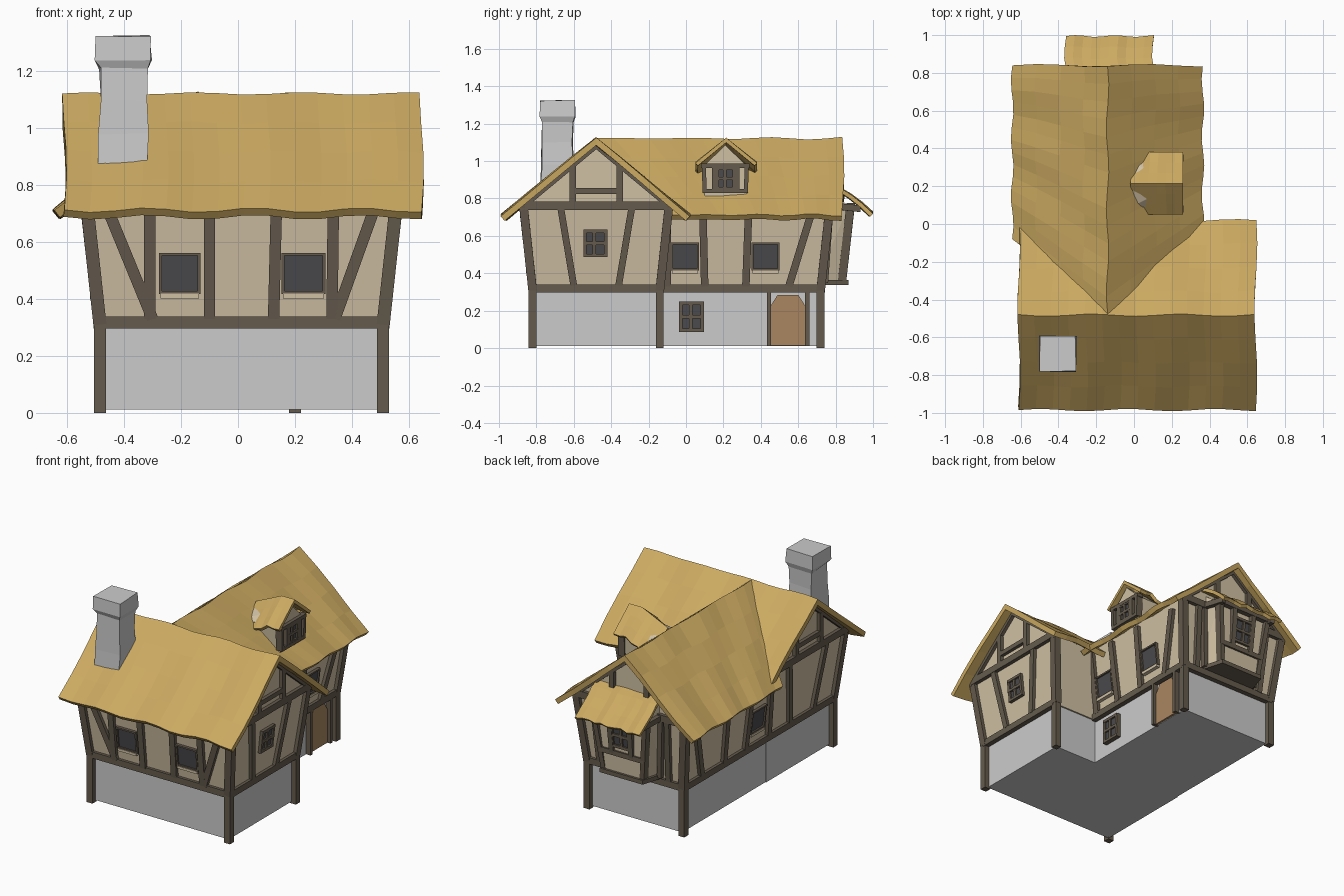
import bpy, bmesh, random
from math import sin
from mathutils import Vector as V

if "Cube" in bpy.data.objects:
    bpy.data.objects.remove(bpy.data.objects["Cube"])

random.seed(4)
Z = V((0, 0, 1))


def material(name, rgb):
    m = bpy.data.materials.new(name)
    m.diffuse_color = (*rgb, 1)
    m.use_nodes = True
    m.node_tree.nodes["Principled BSDF"].inputs["Base Color"].default_value = m.diffuse_color
    return m


THATCH = material("thatch", (0.60, 0.40, 0.12))
PLASTER = material("plaster", (0.63, 0.53, 0.37))
TIMBER = material("timber", (0.13, 0.105, 0.075))
GLASS = material("glass", (0.07, 0.07, 0.075))
PLANK = material("door_wood", (0.40, 0.24, 0.12))


def finish(name, bm, mat=None):
    bmesh.ops.recalc_face_normals(bm, faces=bm.faces)
    me = bpy.data.meshes.new(name)
    bm.to_mesh(me)
    bm.free()
    ob = bpy.data.objects.new(name, me)
    bpy.context.collection.objects.link(ob)
    if mat:
        me.materials.append(mat)
    return ob


def hull(name, pts, mat=None):
    bm = bmesh.new()
    for p in pts:
        bm.verts.new(p)
    bmesh.ops.convex_hull(bm, input=bm.verts)
    bmesh.ops.dissolve_limit(bm, angle_limit=0.01, verts=bm.verts, edges=bm.edges)
    return finish(name, bm, mat)


def rect(x0, x1, y0, y1, z):
    return [(x, y, z) for x in (x0, x1) for y in (y0, y1)]


def beam(name, p, q, n, w=0.04, d=0.045, mat=TIMBER):
    """Box from p to q, w wide in the wall plane, d deep along normal n."""
    p, q = V(p), V(q)
    side = (q - p).cross(n).normalized() * w / 2
    out = n.normalized() * d / 2
    return hull(name, [e + a * side + b * out for e in (p, q) for a in (-1, 1) for b in (-1, 1)], mat)


def sheet(name, f, nu, nv, thick):
    """Wavy thatch: grid from f(u, v), given thickness below."""
    bm = bmesh.new()
    g = [[bm.verts.new(f(i / nu, j / nv)) for j in range(nv + 1)] for i in range(nu + 1)]
    for i in range(nu):
        for j in range(nv):
            bm.faces.new((g[i][j], g[i + 1][j], g[i + 1][j + 1], g[i][j + 1]))
    ob = finish(name, bm, THATCH)
    if sum(p.normal.z for p in ob.data.polygons) < 0:
        ob.data.flip_normals()
    s = ob.modifiers.new("thickness", 'SOLIDIFY')
    s.thickness, s.offset, s.use_even_offset = thick, -1, True
    return ob


# Walls: (origin, outward normal, sideways direction)
FRONT = (V((0, -0.82, 0)), V((0, -1, 0)), V((1, 0, 0)))
RIGHT = (V((0.51, 0, 0)), V((1, 0, 0)), V((0, 1, 0)))
WING = (V((0.20, 0, 0)), V((1, 0, 0)), V((0, 1, 0)))
BACK = (V((0, 0.72, 0)), V((0, 1, 0)), V((1, 0, 0)))
LEFT = (V((-0.485, 0, 0)), V((-1, 0, 0)), V((0, 1, 0)))


def on(wall, s, z, out=0.0):
    o, n, t = wall
    lean = 0.05 * min(max((z - 0.32) / 0.44, 0), 1)
    return o + t * s + n * (lean + out) + Z * z


def bars(name, wall, segs, w=0.04):
    for s0, z0, s1, z1 in segs:
        beam(name, on(wall, s0, z0), on(wall, s1, z1), wall[1], w)


def window(name, wall, s, z, w, h, casement=False, out=0.0):
    n = wall[1]
    beam(name + "_pane", on(wall, s, z - h / 2, out), on(wall, s, z + h / 2, out), n, w, 0.02, GLASS)
    k = 0.018 if casement else 0.01
    cols = [-w / 2, w / 2] + ([-0.005] if casement else [])
    rows = [-h / 2, h / 2] + ([0.0] if casement else [])
    for c in cols:
        beam(name + "_frame", on(wall, s + c, z - h / 2, out), on(wall, s + c, z + h / 2, out), n, k, 0.04)
    for r in rows:
        beam(name + "_frame", on(wall, s - w / 2 - k / 2, z + r, out),
             on(wall, s + w / 2 + k / 2, z + r, out), n, k, 0.042)
    if not casement:
        beam(name + "_sill", on(wall, s - w / 2, z - h / 2 - 0.012, out),
             on(wall, s + w / 2, z - h / 2 - 0.012, out), n, 0.016, 0.05, PLASTER)


# Stone ground floor
hull("front_stone_base", rect(-0.475, 0.50, -0.81, -0.15, 0.012) + rect(-0.475, 0.50, -0.81, -0.15, 0.32))
hull("rear_stone_base", rect(-0.47, 0.19, -0.2, 0.71, 0.012) + rect(-0.47, 0.19, -0.2, 0.71, 0.32))

# Flared plaster upper floors with gables
hull("front_upper_walls", rect(-0.485, 0.51, -0.82, -0.14, 0.31) + rect(-0.535, 0.56, -0.87, -0.09, 0.765)
     + [(-0.535, -0.48, 1.08), (0.56, -0.48, 1.08)], PLASTER)
hull("rear_upper_walls", rect(-0.485, 0.20, -0.3, 0.72, 0.31) + rect(-0.535, 0.25, -0.3, 0.77, 0.765)
     + [(-0.14, -0.3, 1.08), (-0.14, 0.77, 1.08)], PLASTER)

# Corner posts, straight below and flared above
for x, y, dx, dy in ((-0.485, -0.82, -1, -1), (0.51, -0.82, 1, -1), (0.51, -0.14, 1, 1),
                     (-0.485, 0.72, -1, 1), (0.20, 0.72, 1, 1)):
    beam("corner_post_lower", (x, y, 0), (x, y, 0.32), V((0, 1, 0)), 0.042, 0.042)
    beam("corner_post_upper", (x, y, 0.31), (x + dx * 0.05, y + dy * 0.05, 0.77), V((0, 1, 0)), 0.046, 0.046)

# Sill beams around the building
for wall, a, b in ((FRONT, -0.49, 0.51), (RIGHT, -0.82, -0.14), (WING, -0.14, 0.72),
                   (BACK, -0.49, 0.20), (LEFT, -0.82, 0.72)):
    bars("sill_beam", wall, [(a, 0.318, b, 0.318)], 0.042)

# Front wall timbers
bars("front_timber", FRONT, [(-0.31, .33, -0.31, .73), (-0.10, .33, -0.10, .73), (0.125, .33, 0.135, .73),
                             (0.33, .33, 0.335, .73), (-0.30, .33, -0.46, .72), (0.34, .33, 0.48, .72)])
window("front_window", FRONT, -0.205, 0.49, 0.135, 0.135)
window("front_window", FRONT, 0.23, 0.49, 0.145, 0.135)

# Gable timbers, repeated on three gables
for wall, c in ((RIGHT, -0.48), (LEFT, -0.48), (BACK, -0.14)):
    bars("gable_tie_beam", wall, [(c - 0.38, .762, c + 0.38, .762)], 0.045)
    for m in (-1, 1):
        bars("gable_post", wall, [(c + m * 0.125, .78, c + m * 0.125, .97)], 0.034)
        bars("gable_rafter", wall, [(c + m * 0.41, .745, c, 1.085)], 0.034)
        if wall is not BACK:
            bars("gable_brace", wall, [(c + m * 0.12, .335, c + m * 0.19, .75)], 0.036)
        else:
            bars("back_post", wall, [(c + m * 0.25, .335, c + m * 0.27, .75)], 0.036)
    bars("gable_collar", wall, [(c - 0.12, .84, c + 0.12, .84)], 0.03)
window("gable_window", RIGHT, -0.485, 0.56, 0.11, 0.13, True)

# Rear wing side timbers and windows
bars("wing_timber", WING, [(0.10, .33, 0.09, .74), (0.32, .33, 0.335, .74), (0.55, .33, 0.67, .72),
                           (-0.10, .33, -0.10, .74)])
window("wing_window", WING, -0.005, 0.49, 0.14, 0.14)
window("wing_window", WING, 0.425, 0.49, 0.14, 0.14)
window("ground_window", WING, 0.03, 0.168, 0.115, 0.145, True)
bars("left_timber", LEFT, [(-0.14, .33, -0.11, .74), (0.10, .33, 0.09, .74), (0.32, .33, 0.335, .74),
                           (0.55, .33, 0.67, .72)])
window("left_window", LEFT, -0.005, 0.49, 0.14, 0.14)

# Door with a chamfered arch and its frame
arch = [(0.455, .015), (0.635, .015), (0.635, .23), (0.60, .285), (0.49, .285), (0.455, .23)]
hull("door", [on(WING, s, z, o) for s, z in arch for o in (-0.03, 0.004)], PLANK)
bars("door_frame", WING, [(0.443, .012, 0.443, .30), (0.648, .012, 0.648, .30)], 0.022)


# Main thatched roofs
def front_roof(u, v):
    t = abs(2 * v - 1)
    return (-0.61 + 1.255 * u + 0.008 * sin(9 * v), -0.985 + 1.005 * v + 0.006 * sin(17 * u + 5 * v),
            1.122 - 0.41 * t + 0.008 * sin(21 * u + 3 * t) * (0.5 + t / 2))


def rear_roof(u, v):
    t = abs(2 * v - 1)
    y0 = -0.48 + 0.40 * t
    return (-0.645 + 1.01 * v + 0.007 * sin(19 * u + 6 * v), y0 + (0.84 - y0) * u + 0.007 * sin(11 * v) * u,
            1.122 - 0.41 * t + 0.008 * sin(20 * u + 4 * t) * u)


sheet("front_roof", front_roof, 14, 8, 0.032)
sheet("rear_roof", rear_roof, 14, 8, 0.032)

# Dormer
hull("dormer_walls", rect(-0.02, 0.235, 0.10, 0.32, 0.78) + rect(-0.02, 0.235, 0.09, 0.33, 0.97)
     + [(0.0, 0.21, 1.03), (0.235, 0.21, 1.085)], PLASTER)


def dormer_roof(u, v):
    t = abs(2 * v - 1)
    return (-0.02 + 0.28 * u + 0.02 * t * (1 - u), 0.05 + 0.33 * v,
            1.04 + 0.085 * min(1, 1.5 * u) - 0.135 * t + 0.006 * sin(22 * u) * t)


sheet("dormer_roof", dormer_roof, 6, 6, 0.02)
DORMER = (V((0.185, 0, 0)), V((1, 0, 0)), V((0, 1, 0)))
bars("dormer_timber", DORMER, [(0.10, .83, 0.095, .98), (0.32, .83, 0.325, .98), (0.09, .84, 0.33, .84),
                               (0.08, .975, 0.34, .975), (0.15, .84, 0.15, .97), (0.275, .84, 0.275, .97)], 0.022)
window("dormer_window", DORMER, 0.212, 0.907, 0.09, 0.11, True)

# Bay window on the back
hull("bay_walls", [(-0.33, 0.70, .36), (0.05, 0.70, .36), (-0.28, 0.855, .36), (0.0, 0.855, .36),
                   (-0.36, 0.72, .76), (0.08, 0.72, .76), (-0.33, 0.87, .76), (0.05, 0.87, .76),
                   (-0.35, 0.74, .86), (0.07, 0.74, .86)], PLASTER)
hull("bay_floor", [(x, y, z) for z in (.338, .365) for x, y in
                   ((-0.34, 0.72), (0.06, 0.72), (-0.295, 0.87), (0.015, 0.87))], TIMBER)
BAY = (V((0, 0.83, 0)), V((0, 1, 0)), V((1, 0, 0)))
bars("bay_timber", BAY, [(-0.28, .36, -0.33, .77), (0.0, .36, 0.05, .77), (-0.34, .76, 0.06, .76),
                         (-0.30, .49, 0.02, .49), (-0.21, .49, -0.215, .75), (-0.07, .49, -0.065, .75)], 0.032)
window("bay_window", BAY, -0.14, 0.615, 0.12, 0.15, True)
for x, xb in ((-0.365, -0.335), (0.085, 0.055)):
    beam("bay_bracket", (x, 0.74, .765), (xb, 0.93, .745), Z, 0.03, 0.035)
    beam("bay_wall_post", (xb, 0.745, .35), (x, 0.775, .77), V((0, 1, 0)), 0.03, 0.03)


def bay_roof(u, v):
    return (-0.365 + 0.465 * u + 0.006 * sin(8 * v), 0.76 + 0.235 * v + 0.005 * sin(14 * u),
            0.885 - 0.085 * v - 0.075 * v * v + 0.007 * sin(24 * u) * v)


sheet("bay_roof", bay_roof, 10, 4, 0.022)

# Chimney from stacked, slightly crooked rings
bm = bmesh.new()
prev = None
for z, h in ((0.86, .087), (0.98, .085), (1.10, .082), (1.21, .083), (1.24, .096), (1.325, .096)):
    ring = [bm.verts.new((-0.403 + a * h + random.uniform(-.005, .005), -0.687 + b * h + random.uniform(-.005, .005),
                          z + random.uniform(-.004, .004))) for a, b in ((-1, -1), (1, -1), (1, 1), (-1, 1))]
    if prev:
        for i in range(4):
            bm.faces.new((prev[i], prev[(i + 1) % 4], ring[(i + 1) % 4], ring[i]))
    else:
        bm.faces.new(ring[::-1])
    prev = ring
bm.faces.new(prev)
finish("chimney", bm)
